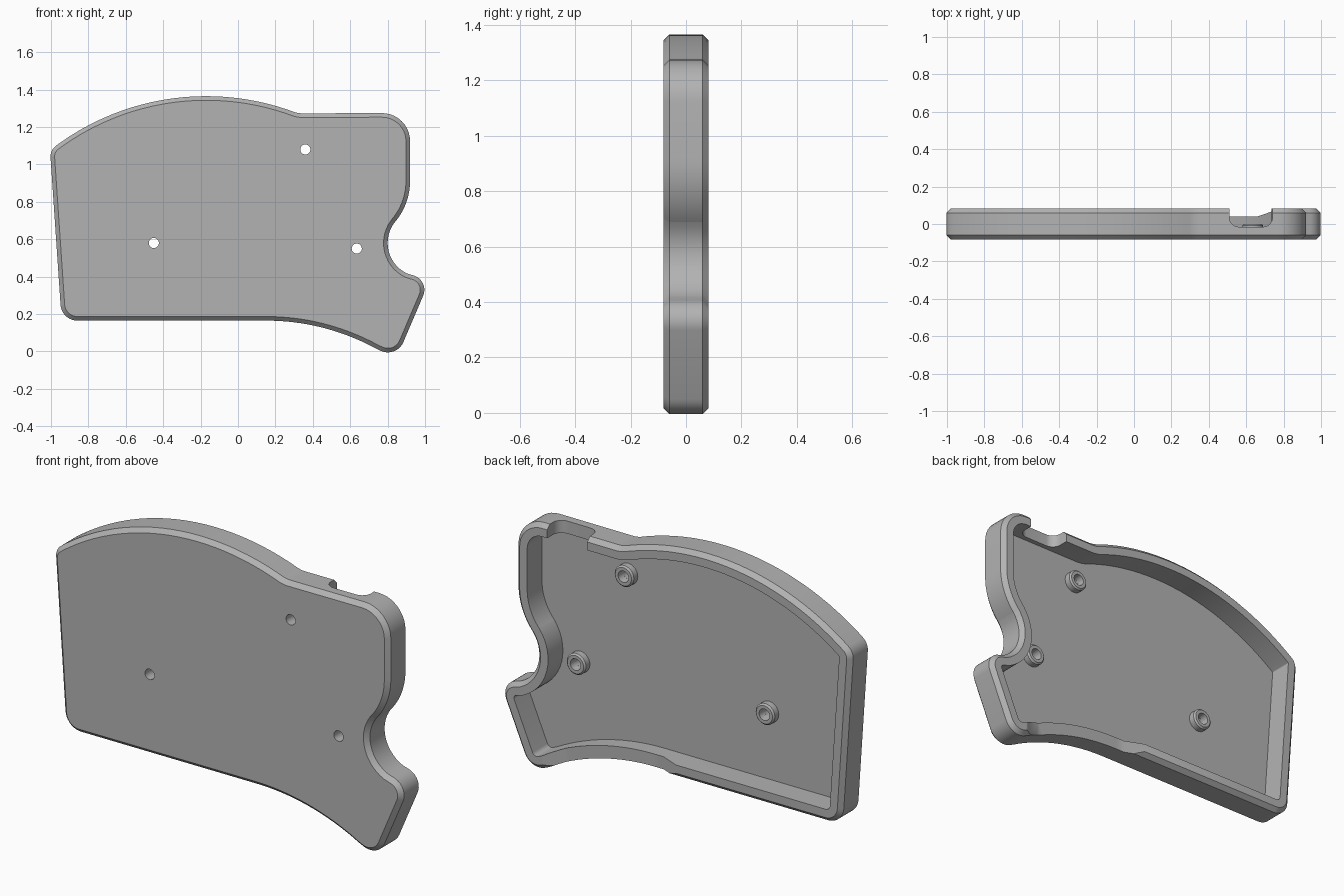
import bpy, bmesh, math
from mathutils import Vector

if "Cube" in bpy.data.objects:
    bpy.data.objects.remove(bpy.data.objects["Cube"])

grey = bpy.data.materials.new("plain_grey")
grey.diffuse_color = (0.45, 0.45, 0.45, 1)
grey.use_nodes = True
grey.node_tree.nodes["Principled BSDF"].inputs["Base Color"].default_value = grey.diffuse_color

HALF, CHAMFER, WALL, FLOOR = 0.082, 0.022, 0.065, -0.04


def make_object(name, bm):
    bmesh.ops.recalc_face_normals(bm, faces=bm.faces)
    mesh = bpy.data.meshes.new(name)
    bm.to_mesh(mesh)
    bm.free()
    mesh.materials.append(grey)
    ob = bpy.data.objects.new(name, mesh)
    bpy.context.collection.objects.link(ob)
    return ob


def loft(name, rings, closed=False):
    """Bridge equal-length rings; cap both ends, or join last to first."""
    bm = bmesh.new()
    loops = [[bm.verts.new(p) for p in ring] for ring in rings]
    pairs = list(zip(loops, loops[1:]))
    if closed:
        pairs.append((loops[-1], loops[0]))
    else:
        bm.faces.new(loops[0])
        bm.faces.new(loops[-1])
    for a, b in pairs:
        for i in range(len(a)):
            j = (i + 1) % len(a)
            bm.faces.new((a[i], a[j], b[j], b[i]))
    return make_object(name, bm)


# Outline of the case as corners (x, z, fillet radius), clockwise from the front
corners = []
for i in range(25):                                   # domed top edge
    x = -1.005 + i * (0.32 + 1.005) / 24
    z = 0.015 + math.sqrt(1.35 ** 2 - (x + 0.17) ** 2)
    corners.append((x, z, 0.07 if i == 0 else 0.15 if i == 24 else 0))
corners += [(0.92, 1.275, 0.15), (0.92, 0.783, 0.34)]
for i in range(15):                                   # thumb recess
    a = math.radians(143 + i * 102 / 14)
    corners.append((0.98 + 0.18 * math.cos(a), 0.58 + 0.18 * math.sin(a), 0))
corners += [(1.025, 0.38, 0.08), (0.848, -0.035, 0.09)]
for i in range(17):                                   # sweeping lower edge
    x = 0.74 - i * 0.59 / 16
    corners.append((x, 0.165 - 1.23 + math.sqrt(1.23 ** 2 - (x - 0.15) ** 2), 0))
corners.append((-0.943, 0.165, 0.09))


def outline(inset, y):
    """Ring of the outline moved inward by inset, with rounded corners."""
    pts = [Vector(c[:2]) for c in corners]
    n = len(pts)
    moved, turns = [], []
    for i, p in enumerate(pts):
        d1 = (p - pts[i - 1]).normalized()
        d2 = (pts[(i + 1) % n] - p).normalized()
        n1, n2 = Vector((d1.y, -d1.x)), Vector((d2.y, -d2.x))
        moved.append(p + (n1 + n2) * inset / (1 + n1.dot(n2)))
        turns.append(d1.x * d2.y - d1.y * d2.x)
    ring = []
    for i, p in enumerate(moved):
        r = corners[i][2]
        if r == 0:
            ring.append((p.x, y, p.y))
            continue
        r = max(r - inset, 0.006) if turns[i] < 0 else r + inset
        d1 = (p - moved[i - 1]).normalized()
        d2 = (moved[(i + 1) % n] - p).normalized()
        angle = d1.angle(d2)
        t = r * math.tan(angle / 2)
        side = 1 if turns[i] < 0 else -1
        start = p - d1 * t
        normal = Vector((d1.y, -d1.x)) * side
        centre = start + normal * r
        for k in range(11):
            a = angle * k / 10
            q = centre - normal * r * math.cos(a) + d1 * r * math.sin(a)
            ring.append((q.x, y, q.y))
    return ring


# Open-backed case: chamfered front, wall, chamfered rim, inner floor
case = loft("case_shell", [
    outline(CHAMFER, -HALF), outline(0, CHAMFER - HALF),
    outline(0, HALF - CHAMFER), outline(CHAMFER, HALF),
    outline(WALL, HALF), outline(WALL, FLOOR)])


def circle(x, z, r, y, n=32):
    return [(x + r * math.cos(math.tau * k / n), y, z + r * math.sin(math.tau * k / n))
            for k in range(n)]


def cut(cutter):
    cutter.hide_render = True
    bpy.context.view_layer.objects.active = case
    mod = case.modifiers.new("cut", 'BOOLEAN')
    mod.operation, mod.solver, mod.object = 'DIFFERENCE', 'EXACT', cutter
    bpy.ops.object.modifier_apply(modifier=mod.name)
    bpy.data.objects.remove(cutter)


def prism(name, profile, z0, z1):
    return loft(name, [[(x, y, z) for x, y in profile] for z in (z0, z1)])


# Rounded cable notch in the top wall
notch = [(0.74, 0.2), (0.51, 0.2)]
for cx, a0 in ((0.56, 180), (0.69, 270)):
    notch += [(cx + 0.05 * math.cos(math.radians(a0 + 9 * k)),
               0.035 + 0.05 * math.sin(math.radians(a0 + 9 * k))) for k in range(11)]
cut(prism("notch_cutter", notch, 1.12, 1.5))

# Lowered rim along the sweeping lower wall
cut(prism("rim_dip_cutter", [(-0.02, 0.2), (-0.02, 0.09), (0.1, 0.04), (0.66, 0.04),
                             (0.74, 0.068), (0.78, 0.09), (0.78, 0.2)], -0.2, 0.3))

# Screw holes through the floor, each with a raised boss inside
bosses = []
for x, z in ((-0.45, 0.58), (0.36, 1.08), (0.635, 0.55)):
    cut(loft("hole_cutter", [circle(x, z, 0.027, -0.2), circle(x, z, 0.027, 0.2)]))
    bosses.append(loft("screw_boss", [
        circle(x, z, 0.055, FLOOR - 0.005), circle(x, z, 0.055, -0.008),
        circle(x, z, 0.047, 0.0), circle(x, z, 0.03, 0.0),
        circle(x, z, 0.027, FLOOR - 0.005)], closed=True))

# Smooth the curved walls, keep chamfers crisp
for ob in [case] + bosses:
    bpy.ops.object.select_all(action='DESELECT')
    ob.select_set(True)
    bpy.context.view_layer.objects.active = ob
    bpy.ops.object.shade_smooth_by_angle(angle=math.radians(30))
